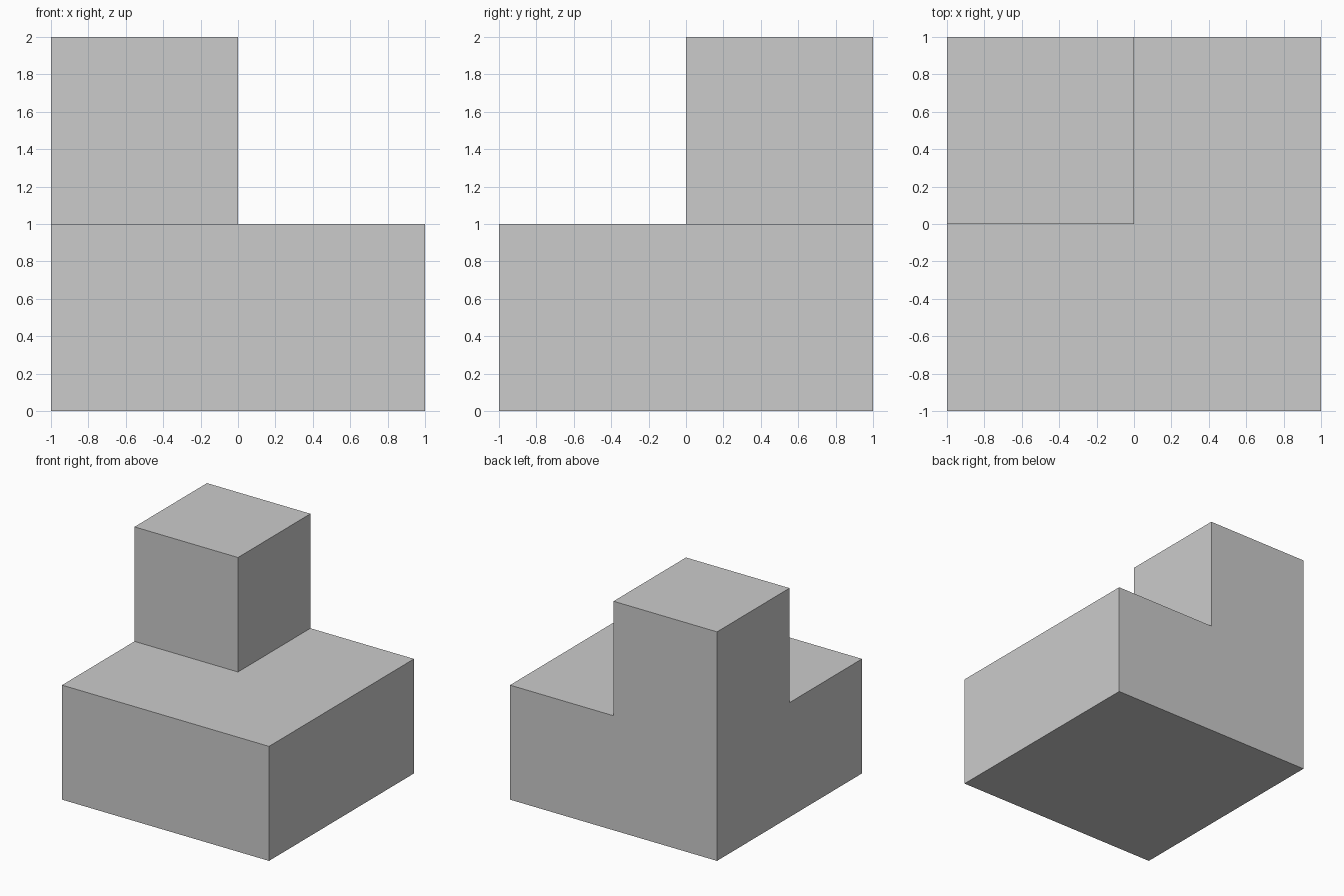
import bpy, bmesh, math
from mathutils import Matrix

if "Cube" in bpy.data.objects:
    bpy.data.objects.remove(bpy.data.objects["Cube"])

bm = bmesh.new()

# Base slab: 2 x 2 x 1, standing on the floor
bmesh.ops.create_cube(bm, size=1, matrix=Matrix.Translation((0, 0, 0.5)) @ Matrix.Diagonal((2, 2, 1, 1)))

# Split into quadrants
for normal in ((1, 0, 0), (0, 1, 0)):
    bmesh.ops.bisect_plane(bm, geom=bm.verts[:] + bm.edges[:] + bm.faces[:],
                           plane_co=(0, 0, 0), plane_no=normal)

# Raise the back-left quadrant of the top into a corner block
def is_corner(face):
    c = face.calc_center_median()
    return c.z > 0.99 and c.x < 0 and c.y > 0

corner = [f for f in bm.faces if is_corner(f)]
raised = bmesh.ops.extrude_discrete_faces(bm, faces=corner)["faces"]
bmesh.ops.translate(bm, verts=list({v for f in raised for v in f.verts}), vec=(0, 0, 1))

# Merge the flat regions back into clean single faces
bmesh.ops.remove_doubles(bm, verts=bm.verts[:], dist=1e-4)
bmesh.ops.dissolve_limit(bm, angle_limit=math.radians(1), verts=bm.verts[:], edges=bm.edges[:])
bmesh.ops.recalc_face_normals(bm, faces=bm.faces[:])

mesh = bpy.data.meshes.new("stepped_block")
bm.to_mesh(mesh)
bm.free()
bpy.context.collection.objects.link(bpy.data.objects.new("stepped_block", mesh))
